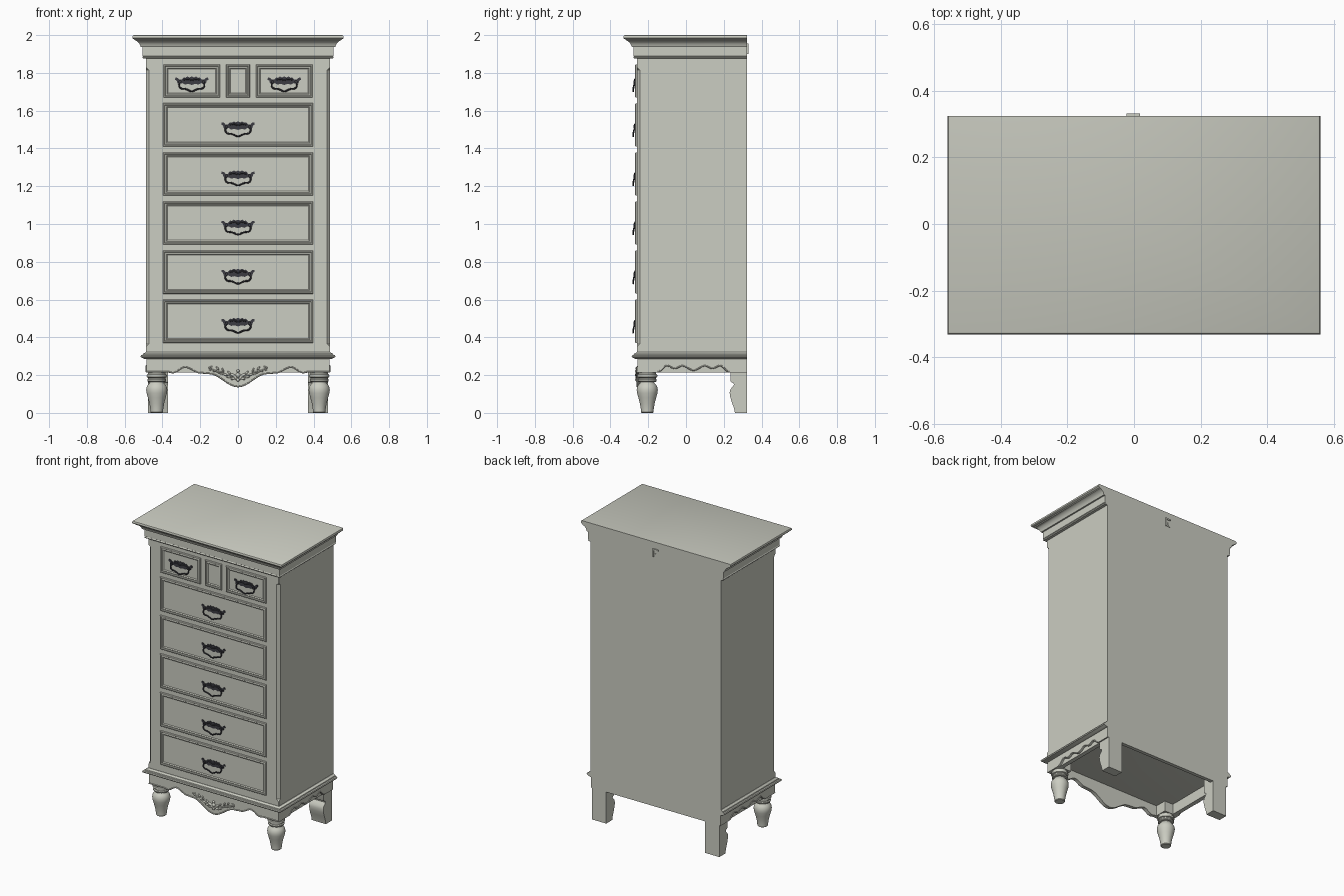
import bpy, bmesh, math
from mathutils import Matrix, Vector

if "Cube" in bpy.data.objects:
    bpy.data.objects.remove(bpy.data.objects["Cube"])

BACK = 0.324          # y of the flat back
FRONT = -0.26         # y of the cabinet front


def material(name, rgb):
    m = bpy.data.materials.new(name)
    m.diffuse_color = (*rgb, 1)
    m.use_nodes = True
    m.node_tree.nodes["Principled BSDF"].inputs["Base Color"].default_value = m.diffuse_color
    return m


PAINT = material("warm grey paint", (0.60, 0.61, 0.54))
IRON = material("dark iron", (0.045, 0.045, 0.055))


def finish(name, bm, mat, angle=35):
    bmesh.ops.recalc_face_normals(bm, faces=bm.faces)
    me = bpy.data.meshes.new(name)
    bm.to_mesh(me)
    bm.free()
    me.materials.append(mat)
    ob = bpy.data.objects.new(name, me)
    bpy.context.collection.objects.link(ob)
    bpy.ops.object.select_all(action='DESELECT')
    ob.select_set(True)
    bpy.context.view_layer.objects.active = ob
    bpy.ops.object.shade_smooth_by_angle(angle=math.radians(angle))
    return ob


def loft(name, loops, mat=PAINT):
    """Skin a stack of equal closed loops and cap both ends."""
    bm = bmesh.new()
    rings = [[bm.verts.new(p) for p in loop] for loop in loops]
    n = len(rings[0])
    for a, b in zip(rings, rings[1:]):
        for i in range(n):
            j = (i + 1) % n
            bm.faces.new((a[i], a[j], b[j], b[i]))
    bm.faces.new(rings[0])
    bm.faces.new(rings[-1])
    return finish(name, bm, mat)


def prism_y(name, outline, y0, y1, mat=PAINT):
    return loft(name, [[(x, y, z) for x, z in outline] for y in (y0, y1)], mat)


def prism_x(name, outline, x0, x1, mat=PAINT):
    return loft(name, [[(x, y, z) for y, z in outline] for x in (x0, x1)], mat)


def box(name, x0, x1, y0, y1, z0, z1, mat=PAINT):
    return prism_y(name, [(x0, z0), (x1, z0), (x1, z1), (x0, z1)], y0, y1, mat)


def moulding(name, profile):
    """Profile of (half width, z) run round the front and sides, flat at the back."""
    return loft(name, [[(-x, BACK, z), (-x, 0.228 - x, z), (x, 0.228 - x, z), (x, BACK, z)]
                       for x, z in profile])


def lathe(name, profile, cx, cy, n=32):
    return loft(name, [[(cx + r * math.cos(2 * math.pi * i / n),
                         cy + r * math.sin(2 * math.pi * i / n), z) for i in range(n)]
                       for r, z in profile])


def wave(keys, steps=8):
    """Cosine-smoothed line through turning points."""
    out = [keys[0]]
    for (u0, v0), (u1, v1) in zip(keys, keys[1:]):
        for k in range(1, steps + 1):
            t = k / steps
            out.append((u0 + (u1 - u0) * t, v0 + (v1 - v0) * (1 - math.cos(math.pi * t)) / 2))
    return out


def mirrored(half):
    """Complete a half line that starts at zero."""
    return [(-u, v) for u, v in reversed(half[1:])] + half


def tube(name, pts, r, mat=PAINT, kind='NURBS'):
    cu = bpy.data.curves.new(name, 'CURVE')
    cu.dimensions = '3D'
    cu.bevel_depth, cu.bevel_resolution, cu.resolution_u = r, 2, 6
    cu.use_fill_caps = True
    sp = cu.splines.new(kind)
    sp.points.add(len(pts) - 1)
    for p, q in zip(sp.points, pts):
        p.co = (*q, 1)
    if kind == 'NURBS':
        sp.order_u, sp.use_endpoint_u = 3, True
    cu.materials.append(mat)
    ob = bpy.data.objects.new(name, cu)
    bpy.context.collection.objects.link(ob)
    bpy.ops.object.select_all(action='DESELECT')
    ob.select_set(True)
    bpy.context.view_layer.objects.active = ob
    bpy.ops.object.convert(target='MESH')
    ob = bpy.context.view_layer.objects.active
    ob.name = name
    bpy.ops.object.shade_smooth_by_angle(angle=math.radians(40))
    return ob


# Cabinet body with stopped chamfers on the front corners
W = 0.487
loft("cabinet_body", [[(-W, BACK, z), (-W, FRONT + c, z), (-W + c, FRONT, z),
                       (W - c, FRONT, z), (W, FRONT + c, z), (W, BACK, z)]
                      for z, c in ((0.30, 0.001), (0.35, 0.001), (0.365, 0.016),
                                   (1.815, 0.016), (1.83, 0.001), (1.89, 0.001))])

# Cornice with cove, and waist moulding
moulding("cornice", [(0.492, 1.875), (0.503, 1.877), (0.507, 1.882), (0.503, 1.888), (0.506, 1.89),
                     (0.506, 1.937), (0.515, 1.938), (0.518, 1.945), (0.522, 1.955),
                     (0.530, 1.964), (0.540, 1.970), (0.546, 1.972), (0.547, 1.977),
                     (0.554, 1.979), (0.559, 1.984), (0.560, 1.990), (0.557, 1.997), (0.552, 2.0)])
moulding("waist_moulding", [(0.487, 0.284), (0.500, 0.287), (0.508, 0.292), (0.513, 0.293),
                            (0.516, 0.299), (0.513, 0.305), (0.505, 0.307), (0.503, 0.313),
                            (0.496, 0.316), (0.490, 0.322)])

# Drawer fronts with stepped frames
def drawer(name, cx, cz, w, h):
    steps = ((0, -0.255), (0.001, -0.266), (0.004, -0.269), (0.009, -0.269), (0.012, -0.264),
             (0.015, -0.264), (0.018, -0.266), (0.024, -0.2612))
    loft(name, [[(cx + a * (w / 2 - i), y, cz + b * (h / 2 - i))
                 for a, b in ((-1, -1), (1, -1), (1, 1), (-1, 1))] for i, y in steps])


rows = [1.525 - 0.26 * k for k in range(5)]
for k, z in enumerate(rows):
    drawer(f"wide_drawer_{k + 1}", 0, z, 0.795, 0.23)
for s, side in ((-1, "left"), (1, "right")):
    drawer(f"small_drawer_{side}", s * 0.245, 1.757, 0.30, 0.176)
drawer("top_centre_panel", 0, 1.757, 0.126, 0.176)

# Bail handle: scalloped backplate, posts and swinging bail
plate_half = [(0, 0.031), (0.012, 0.026), (0.022, 0.031), (0.034, 0.024), (0.042, 0.027),
              (0.054, 0.014), (0.066, 0.014), (0.074, 0.024), (0.086, 0.025), (0.089, 0.014),
              (0.080, 0.010), (0.076, -0.004), (0.064, -0.010), (0.050, -0.004), (0.036, -0.012),
              (0.020, -0.008), (0, -0.014)]
outline = plate_half + [(-x, z) for x, z in reversed(plate_half[1:-1])]
handle = [prism_y("handle_backplate", outline, -0.260, -0.266, IRON),
          tube("handle_bail", [(-0.062, -0.268, 0.004), (-0.070, -0.275, -0.012),
                               (-0.060, -0.279, -0.034), (-0.030, -0.279, -0.034),
                               (0, -0.280, -0.052), (0.030, -0.279, -0.034),
                               (0.060, -0.279, -0.034), (0.070, -0.275, -0.012),
                               (0.062, -0.268, 0.004)], 0.0045, IRON),
          tube("handle_scroll", [(-0.045, -0.267, 0.012), (-0.02, -0.270, 0.022),
                                 (0, -0.271, 0.006), (0.02, -0.270, 0.022),
                                 (0.045, -0.267, 0.012)], 0.004, IRON)]
for s, side in ((-1, "left"), (1, "right")):
    handle.append(tube(f"handle_post_{side}", [(s * 0.062, -0.262, 0.003),
                                               (s * 0.062, -0.278, 0.003)], 0.008, IRON, 'POLY'))
spots = [(0, z - 0.013) for z in rows] + [(-0.245, 1.75), (0.245, 1.75)]
for k, (x, z) in enumerate(spots):
    for part in handle:
        ob = part if k == 0 else part.copy()
        if k:
            bpy.context.collection.objects.link(ob)
        ob.location = (x, 0, z)

# Front apron with scalloped lower edge and bead
edge = mirrored(wave([(0, 0.135), (0.155, 0.205), (0.20, 0.208), (0.28, 0.238),
                      (0.345, 0.209), (0.37, 0.213)]) + [(0.485, 0.213)])
prism_y("front_apron", edge + [(0.485, 0.29), (-0.485, 0.29)], -0.258, -0.235)
tube("front_apron_bead", [(x, -0.258, z + 0.004) for x, z in edge], 0.004, PAINT, 'POLY')

# Side aprons, inner rails, legs
side_edge = [(y + 0.04, z) for y, z in mirrored(
    wave([(0, 0.222), (0.06, 0.245), (0.10, 0.232), (0.14, 0.246), (0.19, 0.213)]))]
leg_profile = [(0.029, 0), (0.033, 0.004), (0.034, 0.02), (0.039, 0.05), (0.047, 0.08),
               (0.054, 0.105), (0.056, 0.122), (0.053, 0.138), (0.046, 0.150), (0.038, 0.158),
               (0.036, 0.163), (0.046, 0.165), (0.050, 0.170), (0.050, 0.176), (0.045, 0.181),
               (0.045, 0.186), (0.052, 0.189), (0.054, 0.196), (0.052, 0.203), (0.047, 0.206),
               (0.047, 0.22)]
back_leg = [(BACK, 0), (BACK, 0.29), (0.235, 0.29), (0.235, 0.170), (0.240, 0.162), (0.252, 0.157),
            (0.254, 0.148), (0.246, 0.138), (0.235, 0.125), (0.231, 0.108), (0.234, 0.085),
            (0.243, 0.055), (0.254, 0.025), (0.259, 0)]
for s, side in ((-1, "left"), (1, "right")):
    prism_x(f"side_apron_{side}", [(-0.256, 0.213)] + side_edge +
            [(BACK, 0.213), (BACK, 0.29), (-0.256, 0.29)], s * 0.473, s * 0.485)
    tube(f"side_apron_bead_{side}", [(s * 0.485, y, z + 0.004) for y, z in side_edge],
         0.004, PAINT, 'POLY')
    box(f"side_rail_{side}", *sorted((s * 0.445, s * 0.474)), -0.24, 0.31, 0.213, 0.29)
    box(f"front_leg_block_{side}", *sorted((s * 0.38, s * 0.475)), -0.25, -0.155, 0.214, 0.29)
    lathe(f"front_leg_{side}", leg_profile, s * 0.43, -0.205)
    prism_x(f"back_leg_{side}", back_leg, s * 0.370, s * 0.476)
box("back_rail", -0.485, 0.485, 0.30, BACK, 0.213, 0.29)

# Carved leaf spray on the apron: (x, z, angle, half length, half width)
leaves = [(0.014, 0.188, 60, 0.018, 0.007), (0.026, 0.200, 25, 0.020, 0.007),
          (0.024, 0.182, -20, 0.016, 0.006), (0.048, 0.190, 10, 0.016, 0.006),
          (0.046, 0.212, 45, 0.014, 0.005), (0.068, 0.203, 20, 0.014, 0.006),
          (0.080, 0.226, 70, 0.013, 0.005), (0.094, 0.216, 15, 0.013, 0.005),
          (0.108, 0.236, 50, 0.012, 0.005), (0.122, 0.222, -15, 0.012, 0.004),
          (0.146, 0.235, 35, 0.013, 0.004)]
bm = bmesh.new()
for s in (-1, 1):
    for x, z, a, ln, wd in leaves:
        m = (Matrix.Translation((s * x, -0.259, z)) @ Matrix.Rotation(-s * math.radians(a), 4, 'Y')
             @ Matrix.Diagonal((ln, 0.008, wd, 1)))
        bmesh.ops.create_icosphere(bm, subdivisions=2, radius=1, matrix=m)
for x, z, r in ((0, 0.200, 0.013), (0, 0.175, 0.009), (0, 0.222, 0.008)):
    m = Matrix.Translation((x, -0.259, z)) @ Matrix.Diagonal((r, 0.011, r, 1))
    bmesh.ops.create_icosphere(bm, subdivisions=2, radius=1, matrix=m)
finish("carved_leaves", bm, PAINT, 60)
for s, side in ((-1, "left"), (1, "right")):
    tube(f"carved_stem_{side}", [(s * x, -0.259, z) for x, z in
         ((0.01, 0.19), (0.05, 0.20), (0.09, 0.205), (0.13, 0.23), (0.152, 0.225),
          (0.150, 0.245), (0.136, 0.243))], 0.004)

# Hanging bracket on the back
box("bracket_plate", -0.022, 0.018, BACK - 0.002, BACK + 0.003, 1.90, 1.955)
box("bracket_top", -0.022, 0.018, BACK, 0.332, 1.945, 1.955)
box("bracket_side", 0.012, 0.018, BACK, 0.332, 1.90, 1.95)
box("bracket_catch", -0.010, 0.002, BACK, 0.330, 1.908, 1.925)
